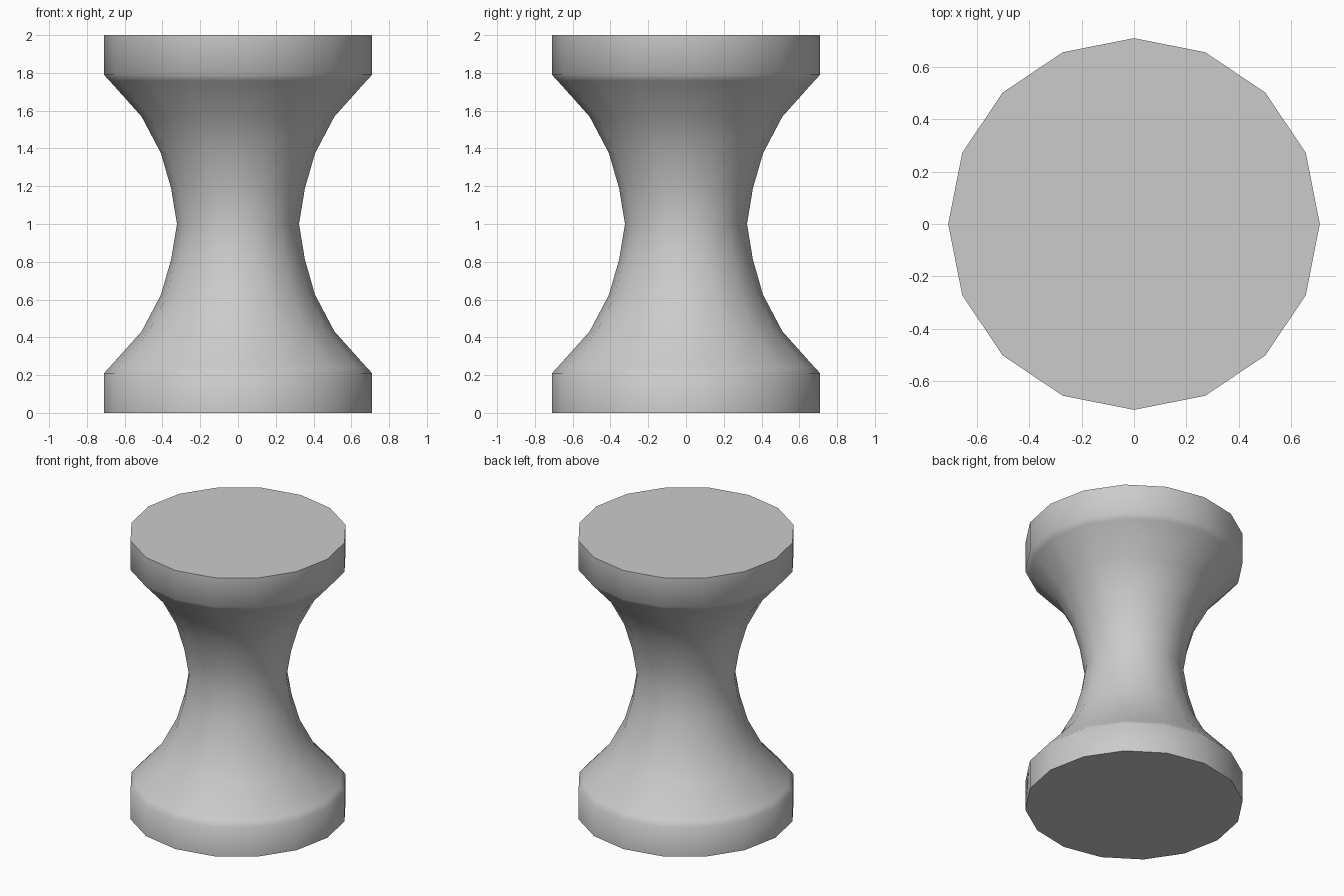
import bpy, bmesh, math

if "Cube" in bpy.data.objects:
    bpy.data.objects.remove(bpy.data.objects["Cube"])

SIDES = 16
# lower half of the hourglass profile: (radius, height); upper half is mirrored
half = [(0.71, 0.0), (0.71, 0.21), (0.68, 0.242), (0.51, 0.432),
        (0.408, 0.625), (0.354, 0.812)]
profile = half + [(0.323, 1.0)] + [(r, 2 - z) for r, z in reversed(half)]

# lathe the profile into rings joined by quads
bm = bmesh.new()
rings = [[bm.verts.new((r * math.cos(math.tau * i / SIDES),
                        r * math.sin(math.tau * i / SIDES), z))
          for i in range(SIDES)] for r, z in profile]
for a, b in zip(rings, rings[1:]):
    for i in range(SIDES):
        j = (i + 1) % SIDES
        bm.faces.new((a[i], a[j], b[j], b[i]))

# flat seat and base
bm.faces.new(rings[0][::-1])
bm.faces.new(rings[-1])

mesh = bpy.data.meshes.new("hourglass_stool")
bm.to_mesh(mesh)
bm.free()
stool = bpy.data.objects.new("hourglass_stool", mesh)
bpy.context.collection.objects.link(stool)

# smooth sides, crisp edges around the two flat ends
bpy.context.view_layer.objects.active = stool
stool.select_set(True)
bpy.ops.object.shade_smooth_by_angle(angle=math.radians(60))
